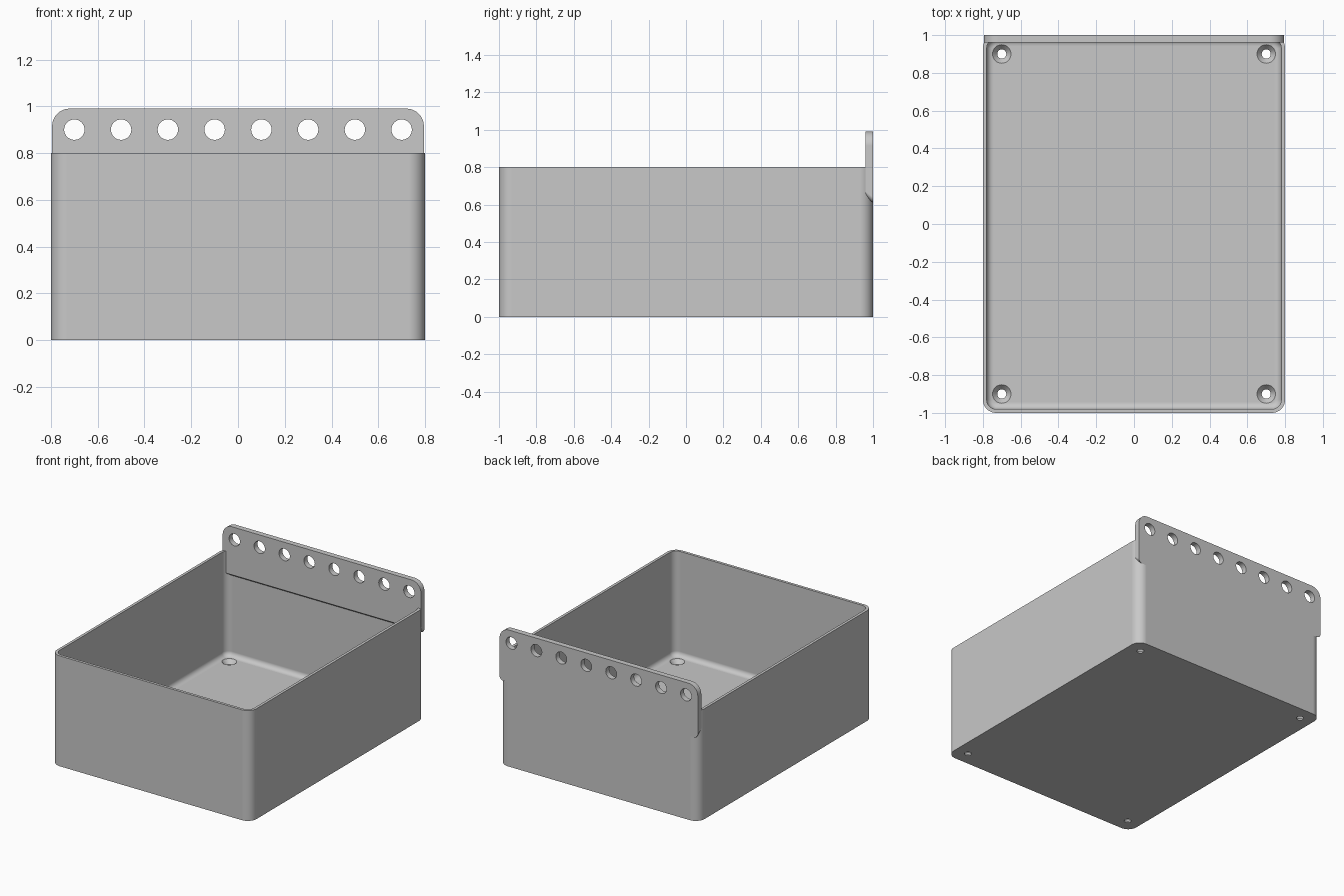
import bpy, bmesh, math
from mathutils import Vector

cube = bpy.data.objects.get("Cube")
if cube:
    bpy.data.objects.remove(cube, do_unlink=True)

grey = bpy.data.materials.new("grey plastic")
grey.use_nodes = True
colour = (0.58, 0.58, 0.58, 1)
grey.diffuse_color = colour
grey.node_tree.nodes["Principled BSDF"].inputs["Base Color"].default_value = colour


def rounded_rect(x0, x1, y0, y1, r_low, r_high, steps=10):
    """Counter-clockwise outline with separate low and high corner radii."""
    corners = [(x1, y0, -1, 1, r_low, -90), (x1, y1, -1, -1, r_high, 0),
               (x0, y1, 1, -1, r_high, 90), (x0, y0, 1, 1, r_low, 180)]
    points = []
    for cx, cy, sx, sy, r, start in corners:
        for i in range(steps + 1):
            a = math.radians(start + 90 * i / steps)
            points.append((cx + sx * r + r * math.cos(a), cy + sy * r + r * math.sin(a)))
    return points


def loft(name, rings):
    """Skin closed rings of equal length and cap both ends."""
    bm = bmesh.new()
    loops = [[bm.verts.new(p) for p in ring] for ring in rings]
    n = len(loops[0])
    for a, b in zip(loops, loops[1:]):
        for i in range(n):
            j = (i + 1) % n
            bm.faces.new((a[i], a[j], b[j], b[i]))
    bm.faces.new(loops[0][::-1])
    bm.faces.new(loops[-1])
    bmesh.ops.recalc_face_normals(bm, faces=bm.faces)
    mesh = bpy.data.meshes.new(name)
    bm.to_mesh(mesh)
    bm.free()
    obj = bpy.data.objects.new(name, mesh)
    bpy.context.collection.objects.link(obj)
    mesh.materials.append(grey)
    return obj


def circle(centre, r, u, v, steps=32):
    return [centre + r * (u * math.cos(t) + v * math.sin(t))
            for t in (2 * math.pi * i / steps for i in range(steps))]


def cut(target, cutters):
    bpy.context.view_layer.objects.active = target
    for cutter in cutters:
        mod = target.modifiers.new("hole", 'BOOLEAN')
        mod.operation, mod.solver, mod.object = 'DIFFERENCE', 'EXACT', cutter
        bpy.ops.object.modifier_apply(modifier=mod.name)
        bpy.data.objects.remove(cutter, do_unlink=True)


def smooth(obj):
    bpy.ops.object.select_all(action='DESELECT')
    obj.select_set(True)
    bpy.context.view_layer.objects.active = obj
    bpy.ops.object.shade_smooth_by_angle(angle=math.radians(30))
    mod = obj.modifiers.new("even shading", 'WEIGHTED_NORMAL')
    mod.keep_sharp = True


X, Y, Z = Vector((1, 0, 0)), Vector((0, 1, 0)), Vector((0, 0, 1))
WALL, FLOOR, FILLET, HEIGHT, RADIUS = 0.02, 0.04, 0.035, 0.8, 0.07


def box_ring(inset, z):
    outline = rounded_rect(-0.8 + inset, 0.8 - inset, -1 + inset, 1 - inset,
                           RADIUS - inset, RADIUS - inset)
    return [(x, y, z) for x, y in outline]


# Open box with a filleted inner floor
rings = [box_ring(0, 0), box_ring(0, HEIGHT), box_ring(WALL, HEIGHT)]
for i in range(7):
    a = math.radians(90 * i / 6)
    rings.append(box_ring(WALL + FILLET * (1 - math.cos(a)),
                          FLOOR + FILLET * (1 - math.sin(a))))
box = loft("open_box", rings)

# Countersunk screw holes in the floor
screws = []
for sx in (-1, 1):
    for sy in (-1, 1):
        base = X * 0.7 * sx + Y * 0.9 * sy
        profile = [(0.024, -0.05), (0.024, 0.01), (0.049, FLOOR), (0.049, FLOOR + 0.03)]
        screws.append(loft("screw_cutter", [circle(base + Z * z, r, X, Y) for r, z in profile]))
cut(box, screws)
smooth(box)

# Hanging plate along the back, with a sloping lower edge
front = rounded_rect(-0.795, 0.795, 0.642, 0.99, 0.03, 0.075)
back = rounded_rect(-0.795, 0.795, 0.61, 0.99, 0.03, 0.075)
plate = loft("hanging_plate", [[(x, 0.96, z) for x, z in front],
                               [(x, 1.0, z) for x, z in back]])
pegs = []
for i in range(8):
    base = X * (-0.7 + 0.2 * i) + Z * 0.9
    pegs.append(loft("peg_cutter", [circle(base + Y * y, 0.0437, X, Z) for y in (0.9, 1.1)]))
cut(plate, pegs)
smooth(plate)
